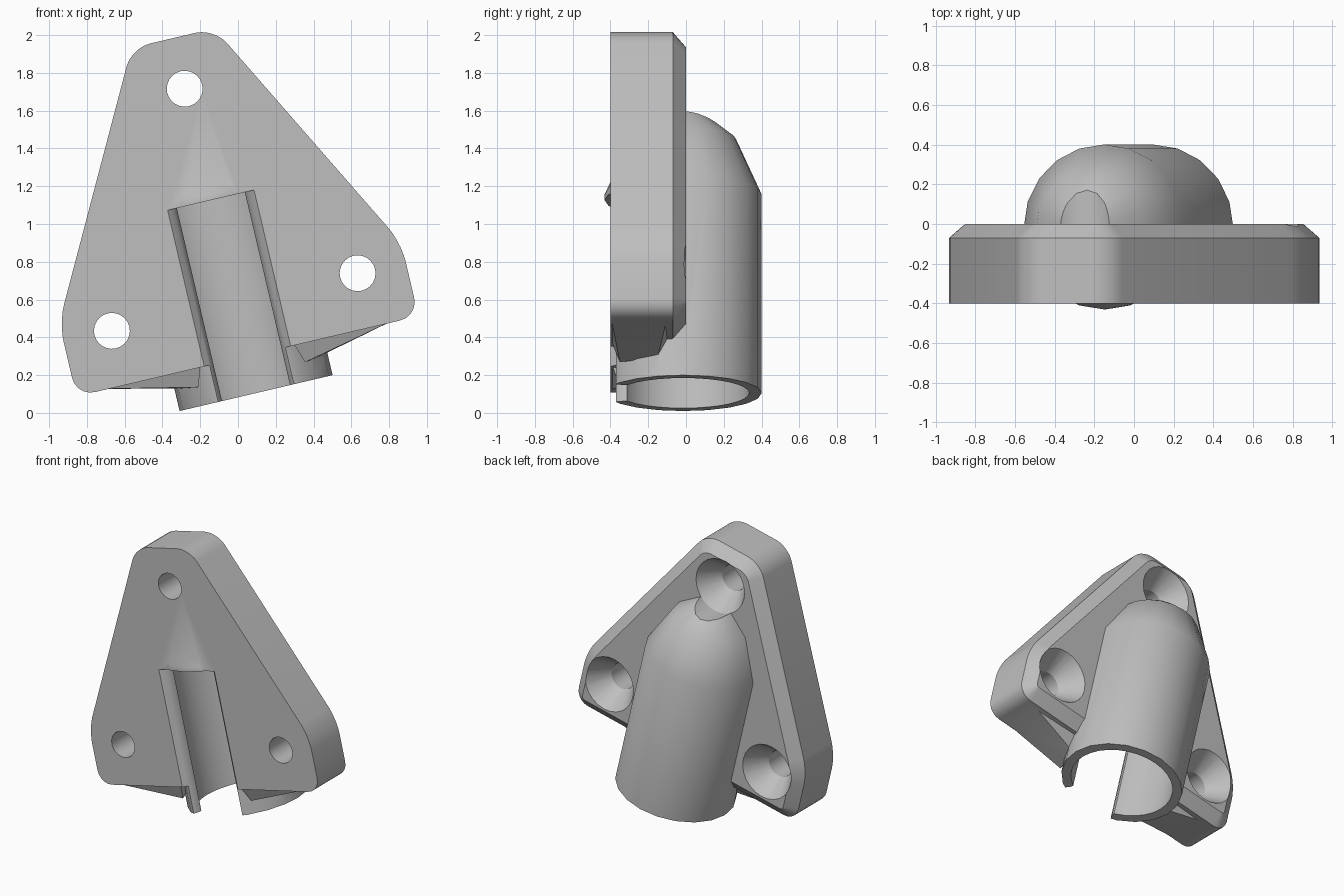
import bpy, bmesh, math
from mathutils import Matrix

cube = bpy.data.objects.get("Cube")
if cube:
    bpy.data.objects.remove(cube, do_unlink=True)

grey = bpy.data.materials.new("plain_grey")
grey.use_nodes = True
colour = (0.52, 0.52, 0.52, 1)
grey.diffuse_color = colour
grey.node_tree.nodes["Principled BSDF"].inputs["Base Color"].default_value = colour

TUBE_Y = -0.015
TUBE_BOTTOM = 0.08


def finish(name, bm):
    bmesh.ops.recalc_face_normals(bm, faces=bm.faces)
    mesh = bpy.data.meshes.new(name)
    bm.to_mesh(mesh)
    bm.free()
    mesh.materials.append(grey)
    obj = bpy.data.objects.new(name, mesh)
    bpy.context.collection.objects.link(obj)
    return obj


def loft(name, loops):
    """Closed solid through loops of equal length."""
    bm = bmesh.new()
    rows = [[bm.verts.new(p) for p in loop] for loop in loops]
    n = len(rows[0])
    for a, b in zip(rows, rows[1:]):
        for i in range(n):
            j = (i + 1) % n
            bm.faces.new((a[i], a[j], b[j], b[i]))
    bm.faces.new(rows[0])
    bm.faces.new(rows[-1])
    return finish(name, bm)


def ring(r, n):
    return [(r * math.cos(2 * math.pi * i / n), r * math.sin(2 * math.pi * i / n))
            for i in range(n)]


def upright(name, rings, n):
    """Turned part along the tube axis."""
    return loft(name, [[(x, y + TUBE_Y, z) for x, y in ring(r, n)] for r, z in rings])


def combine(target, other, operation):
    mod = target.modifiers.new(operation.title(), 'BOOLEAN')
    mod.operation = operation
    mod.solver = 'EXACT'
    mod.object = other
    bpy.context.view_layer.objects.active = target
    bpy.ops.object.modifier_apply(modifier=mod.name)
    bpy.data.objects.remove(other, do_unlink=True)


# Rounded triangular plate with chamfered back
bm = bmesh.new()
half = [(0.93, 0.28), (0.93, 0.68), (0.225, 2.01)]
outline = half + [(-x, z) for x, z in reversed(half)]
bm.faces.new([bm.verts.new((x, -0.4, z)) for x, z in outline])
bmesh.ops.bevel(bm, geom=bm.verts[:], offset=0.1, segments=5,
                profile=0.5, affect='VERTICES')
base = bm.faces[:]
made = bmesh.ops.extrude_face_region(bm, geom=base, use_keep_orig=True)["geom"]
back = [g for g in made if isinstance(g, bmesh.types.BMFace)]
bmesh.ops.translate(bm, vec=(0, 0.33, 0),
                    verts=[g for g in made if isinstance(g, bmesh.types.BMVert)])
bmesh.ops.inset_region(bm, faces=back, thickness=0.08, use_even_offset=True)
for v in back[0].verts:
    v.co.y = 0
body = finish("mounting_bracket", bm)

# Socket tube with a tapered faceted end
tube = upright("socket_tube", [(0.416, TUBE_BOTTOM), (0.416, 1.16), (0.28, 1.46),
                               (0.03, 1.66)], 20)
combine(body, tube, 'UNION')

# Sloping webs between the plate's lower edge and the tube
for side in (-1, 1):
    bm = bmesh.new()
    for x, y, z in [(0.8, -0.395, 0.29), (0.8, -0.1, 0.3), (0.29, -0.35, 0.18),
                    (0.36, -0.15, 0.19), (0.25, -0.395, 0.3), (0.3, -0.05, 0.36),
                    (0.6, -0.3, 0.4)]:
        bm.verts.new((side * x, y, z))
    bmesh.ops.convex_hull(bm, input=bm.verts[:])
    combine(body, finish("web", bm), 'UNION')

# Trim the tube flush with the plate's front
trim = loft("front_trim", [[(x, y, z) for x, y in ((-1, -0.6), (1, -0.6), (1, -0.4), (-1, -0.4))]
                           for z in (0, 0.275)])
combine(body, trim, 'DIFFERENCE')

# Bore and flared snap-in slot
combine(body, upright("bore", [(0.35, -0.1), (0.35, 1.13)], 32), 'DIFFERENCE')
lip = [(0.25, -0.45), (0.235, -0.4), (0.205, -0.37), (0.185, -0.33), (0.185, -0.1)]
slot = lip + [(-x, y) for x, y in reversed(lip)]
combine(body, loft("slot", [[(x, y, z) for x, y in slot] for z in (-0.1, 1.129)]), 'DIFFERENCE')

# Countersunk screw holes
for hx, hz in ((0, 1.735), (0.668, 0.575), (-0.668, 0.575)):
    steps = [(0.095, -0.5), (0.095, -0.16), (0.2, 0), (0.2, 0.5)]
    hole = loft("screw_hole", [[(hx + a, y, hz + b) for a, b in ring(r, 24)] for r, y in steps])
    combine(body, hole, 'DIFFERENCE')

# Lean the whole bracket sideways
body.data.transform(Matrix.Translation((0.114, 0, 0.027))
                    @ Matrix.Rotation(math.radians(-13.2), 4, 'Y'))
bpy.ops.object.select_all(action='DESELECT')
body.select_set(True)
bpy.context.view_layer.objects.active = body
bpy.ops.object.shade_smooth_by_angle(angle=math.radians(28))
